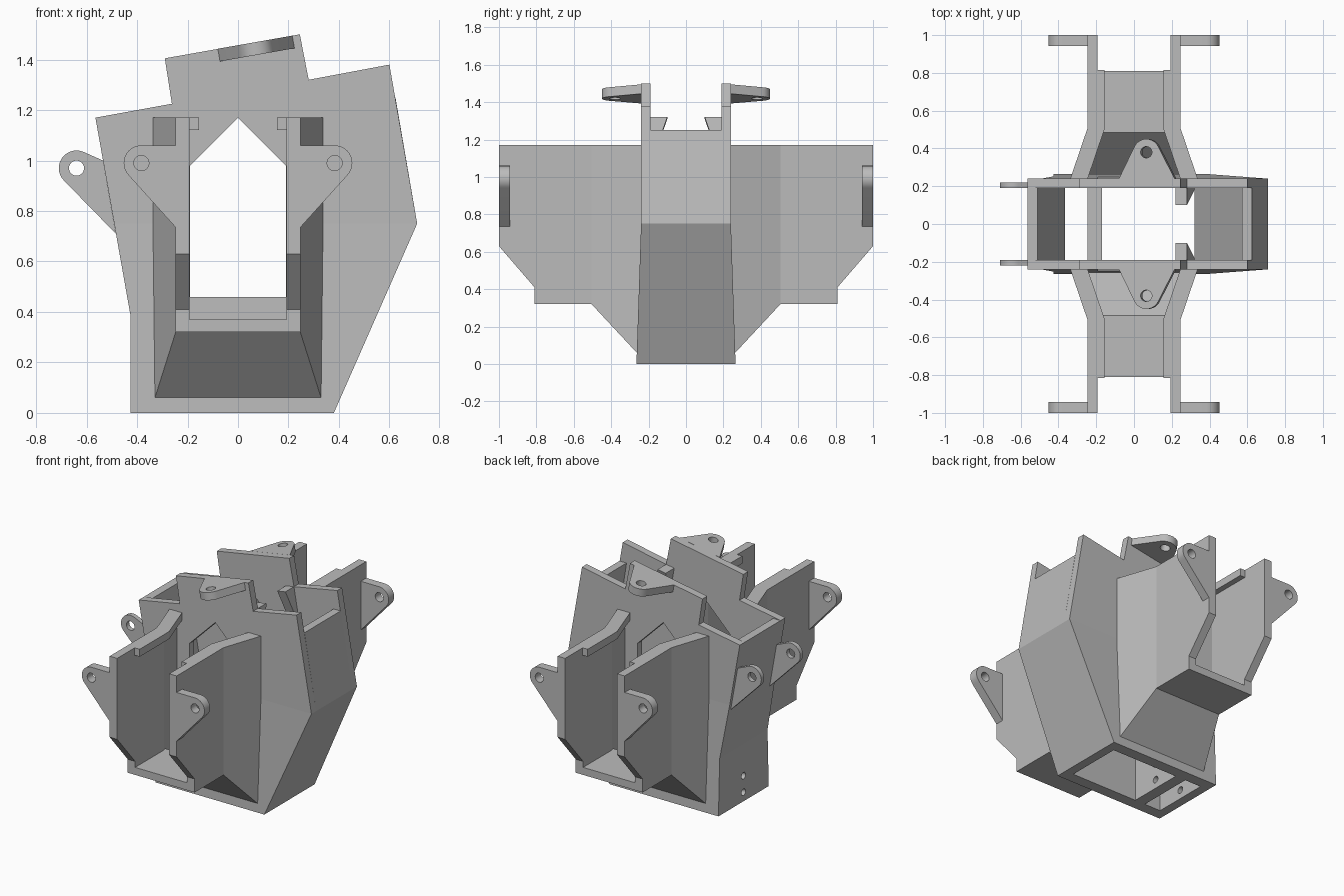
import bpy
import bmesh
import math
from mathutils import Vector
from mathutils.geometry import tessellate_polygon, convex_hull_2d

cube = bpy.data.objects.get("Cube")
if cube:
    bpy.data.objects.remove(cube, do_unlink=True)

grey = bpy.data.materials.new("plain_grey")
grey.use_nodes = True
grey.diffuse_color = (0.5, 0.5, 0.5, 1)
grey.node_tree.nodes["Principled BSDF"].inputs["Base Color"].default_value = (0.5, 0.5, 0.5, 1)

TILT = math.radians(10)


def xz(u, v, w):
    return (u, w, v)


def yz(u, v, w):
    return (w, u, v)


def tilted(u, v, w):
    # flat lug plane following the sloped top edge of the end plates
    return (u - w * math.sin(TILT), v, 1.457 + u * math.tan(TILT) + w)


def circle(cx, cy, r, n=24):
    return [(cx + r * math.cos(math.tau * i / n), cy + r * math.sin(math.tau * i / n)) for i in range(n)]


def prism(name, loops, w0, w1, place, fold=None, warp=None, mirror=""):
    """Extrude an outline with optional holes; fold adds an edge line, warp moves the points."""
    flat = [p for loop in loops for p in loop]
    n = len(flat)
    tris = tessellate_polygon([[Vector((u, v, 0)) for u, v in loop] for loop in loops])
    bm = bmesh.new()
    low = [bm.verts.new(place(u, v, w0)) for u, v in flat]
    high = [bm.verts.new(place(u, v, w1)) for u, v in flat]
    for tri in tris:
        bm.faces.new([low[i] for i in tri])
        bm.faces.new([high[i] for i in reversed(tri)])
    start = 0
    for loop in loops:
        k = len(loop)
        for i in range(k):
            a, b = start + i, start + (i + 1) % k
            bm.faces.new((low[a], low[b], high[b], high[a]))
        start += k
    if fold:
        bmesh.ops.bisect_plane(bm, geom=bm.verts[:] + bm.edges[:] + bm.faces[:],
                               dist=1e-5, plane_co=fold[0], plane_no=fold[1])
    if warp:
        for v in bm.verts:
            v.co = warp(v.co)
    bmesh.ops.recalc_face_normals(bm, faces=bm.faces)
    mesh = bpy.data.meshes.new(name)
    bm.to_mesh(mesh)
    bm.free()
    mesh.materials.append(grey)
    obj = bpy.data.objects.new(name, mesh)
    bpy.context.collection.objects.link(obj)
    if mirror:
        mod = obj.modifiers.new("mirror", "MIRROR")
        mod.use_axis = ("x" in mirror, "y" in mirror, False)
        mod.use_mirror_merge = False
    return obj


def lug(name, centre, base, w0, w1, place, mirror):
    """Rounded ear with a pin hole, tapering out of two base points."""
    points = circle(*centre, 0.07, 32) + base
    outline = [points[i] for i in convex_hull_2d(points)]
    obj = prism(name, [outline, circle(*centre, 0.03)], w0, w1, place, mirror=mirror)
    bpy.ops.object.select_all(action="DESELECT")
    obj.select_set(True)
    bpy.context.view_layer.objects.active = obj
    bpy.ops.object.shade_smooth_by_angle(angle=math.radians(30))


# Hub end plates, slightly thicker towards the bottom
def thicken(co):
    if co.y > 0.2:
        co.y += 0.025 * max(0, 1 - co.z / 0.75)
    return co


plate = [(-0.425, 0), (0.38, 0), (0.71, 0.75), (0.6, 1.38), (0.28, 1.32), (0.245, 1.5),
         (-0.29, 1.405), (-0.262, 1.225), (-0.565, 1.17), (-0.425, 0.38)]
window = [(-0.19, 0.46), (0.19, 0.46), (0.19, 0.98), (0, 1.17), (-0.19, 0.98)]
prism("end_plate", [plate, window], 0.19, 0.24, xz,
      fold=((0, 0, 0.75), (0, 0, 1)), warp=thicken, mirror="y")

# Hub side walls
prism("kinked_side_wall", [[(0.38, 0), (0.71, 0.75), (0.624, 1.25), (0.572, 1.25), (0.65, 0.75), (0.32, 0)]],
      -0.19, 0.19, xz)
prism("sloped_side_wall", [[(-0.425, 0.38), (-0.365, 0.38), (-0.51, 1.17), (-0.565, 1.17)]],
      -0.19, 0.19, xz)

# Lower wall and divider share two screw holes
screws = [circle(0, 0.06, 0.022), circle(0, 0.17, 0.022)]
for name, top, x0, x1 in (("lower_side_wall", 0.38, -0.425, -0.365), ("base_divider", 0.3, -0.245, -0.17)):
    prism(name, [[(-0.19, 0), (0.19, 0), (0.19, top), (-0.19, top)]] + screws, x0, x1, yz)


# Stop tabs inside the end plates, with a sloped underside
def taper_tab(co):
    if co.z < 1.2 and co.y < 0.15:
        co.y = 0.18
    return co


prism("stop_tab", [[(0.22, 1.31), (0.28, 1.32), (0.32, 1.09), (0.26, 1.08)]],
      0.1, 0.19, xz, warp=taper_tab, mirror="y")

# Hub lugs
lug("top_lug", (0.065, 0.38), [(-0.08, 0.24), (0.215, 0.24)], -0.05, 0, tilted, "y")
lug("side_lug", (-0.64, 0.97), [(-0.535, 1.0), (-0.484, 0.71)], 0.19, 0.22, xz, "y")


# Arms: straight outside, flaring towards the hub
def flare(co):
    co.x += math.copysign(0.34 * max(0, 0.505 - co.y), co.x)
    return co


crease = ((0, 0.505, 0), (0, 1, 0))
side = [(0.24, 0.05), (0.263, 0.06), (0.505, 0.32), (0.81, 0.32), (0.81, 0.41),
        (1.0, 0.63), (1.0, 1.17), (0.24, 1.17)]
prism("arm_wall", [side], 0.192, 0.247, yz, crease, flare, "xy")
prism("arm_wall_lip", [[(0.24, 1.12), (0.815, 1.12), (0.815, 1.17), (0.24, 1.17)]],
      0.155, 0.192, yz, crease, flare, "xy")
prism("arm_floor", [[(0.24, 0.05), (0.263, 0.06), (0.505, 0.32), (0.81, 0.32), (0.81, 0.37),
                     (0.485, 0.37), (0.24, 0.11)]], -0.192, 0.192, yz, crease, flare, "y")
lug("arm_lug", (0.383, 0.99), [(0.247, 1.06), (0.247, 0.735)], 0.942, 1.0, xz, "xy")
